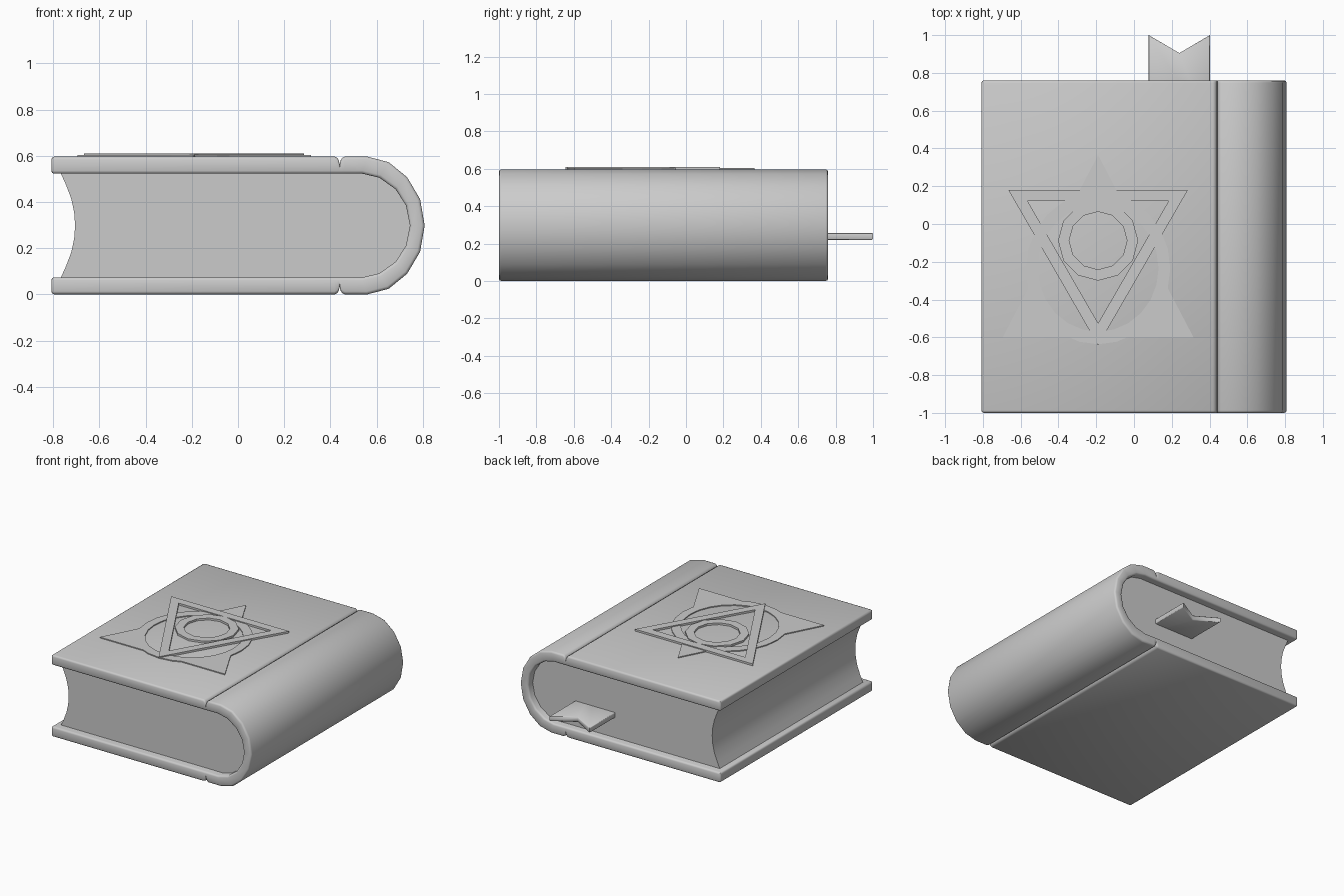
import bpy, bmesh
from math import sin, cos, pi, radians
from mathutils import Vector

if "Cube" in bpy.data.objects:
    bpy.data.objects.remove(bpy.data.objects["Cube"])

MID = 0.298  # mid height of the book


def finish(bm, name, smooth=35):
    bmesh.ops.recalc_face_normals(bm, faces=bm.faces)
    mesh = bpy.data.meshes.new(name)
    bm.to_mesh(mesh)
    bm.free()
    ob = bpy.data.objects.new(name, mesh)
    bpy.context.collection.objects.link(ob)
    if smooth:
        bpy.context.view_layer.objects.active = ob
        bpy.ops.object.select_all(action='DESELECT')
        ob.select_set(True)
        bpy.ops.object.shade_smooth_by_angle(angle=radians(smooth))
    return ob


def prism(bm, points, offset):
    """Extrude a closed outline along an offset vector."""
    face = bm.faces.new([bm.verts.new(p) for p in points])
    geo = bmesh.ops.extrude_face_region(bm, geom=[face], use_keep_orig=True)
    verts = [g for g in geo['geom'] if isinstance(g, bmesh.types.BMVert)]
    bmesh.ops.translate(bm, verts=verts, vec=offset)
    bmesh.ops.recalc_face_normals(bm, faces=bm.faces)


def mirrored(top):
    """Add the lower half of a profile; the last point lies on the mid line."""
    return top + [(x, 2 * MID - z) for x, z in reversed(top[:-1])]


def ellipse(rx, ry, n, c, start=pi / 2):
    return [(c[0] + rx * cos(start + 2 * pi * i / n),
             c[1] + ry * sin(start + 2 * pi * i / n)) for i in range(n)]


def skin(bm, loops, n):
    for p, q in zip(loops, loops[1:]):
        for i in range(n):
            j = (i + 1) % n
            bm.faces.new((p[i], p[j], q[j], q[i]))


def frame(bm, outer, inner, z0, z1):
    """Flat raised band between two outlines with equal point counts."""
    loops = [[bm.verts.new((x, y, z)) for x, y in pts]
             for pts, z in ((outer, z0), (outer, z1), (inner, z1), (inner, z0))]
    skin(bm, loops + loops[:1], len(outer))


# Cover: rounded cross-section swept around the spine, with hinge grooves
B = 0.013
spine_in = [(0.535, 0.523), (0.612, 0.505), (0.682, 0.455), (0.727, 0.385), (0.744, MID)]
outer = [(x, 0.596) for x in (-0.808, -0.804, -0.795, 0.418)]
outer += [(0.43, 0.59), (0.437, 0.578), (0.44, 0.562), (0.443, 0.578), (0.45, 0.59), (0.462, 0.596)]
inner = [(x, 0.522) for x, z in outer]
outer += [(0.56, 0.596), (0.652, 0.572), (0.732, 0.507), (0.788, 0.412), (0.808, MID)]
inner += spine_in
outer, inner = mirrored(outer), mirrored(inner)
shrink = {0: B, 1: B * 0.29}                      # rounding of the free ends
arc = [(0, B), (0.29 * B, 0.29 * B), (B, 0)]      # rounding of the rims

bm = bmesh.new()
loops = []
last = len(outer) - 1
for i in range(last + 1):
    s = shrink.get(min(i, last - i), 0)
    o, n = (Vector((p[0], 0, p[1])) for p in (outer[i], inner[i]))
    d = (n - o).normalized()
    o, n = o + d * s, n - d * s
    y0, y1 = -1 + s, 0.76 - s
    k = 0.4 if s else 1
    arc_s = [(a * k, b * k) for a, b in arc]
    section = [o + d * a + Vector((0, y0 + b, 0)) for a, b in arc_s]
    section += [n - d * a + Vector((0, y0 + b, 0)) for a, b in arc_s[::-1]]
    section += [n - d * a + Vector((0, y1 - b, 0)) for a, b in arc_s]
    section += [o + d * a + Vector((0, y1 - b, 0)) for a, b in arc_s[::-1]]
    loops.append([bm.verts.new(p) for p in section])
skin(bm, loops, len(loops[0]))
bm.faces.new(loops[0])
bm.faces.new(loops[-1])
finish(bm, "cover", 55)

# Page block with a hollow fore edge, set back inside the cover
pages = mirrored([(-0.768, 0.526), (-0.745, 0.475), (-0.722, 0.415), (-0.709, 0.355),
                  (-0.705, MID)])
block = mirrored([(x + 0.004, z + 0.004) for x, z in spine_in[:-1]] + [(0.75, MID)])
bm = bmesh.new()
prism(bm, [(x, -0.945, z) for x, z in block + pages[::-1]], (0, 1.65, 0))
finish(bm, "pages")

# Ribbon bookmark with a notched end
bm = bmesh.new()
ribbon = [(0.078, 0.5), (0.402, 0.5), (0.402, 1.0), (0.24, 0.905), (0.078, 1.0)]
prism(bm, [(x, y, 0.22) for x, y in ribbon], (0, 0, 0.037))
bmesh.ops.bevel(bm, geom=[e for e in bm.edges if abs(e.verts[0].co.z - e.verts[1].co.z) < 1e-4],
                offset=0.004, segments=1, affect='EDGES')
finish(bm, "bookmark", 50)

# Lower emblem layer: wide ring with three spikes
base, low, high = 0.585, 0.603, 0.61
cx, cy = -0.19, -0.235
bm = bmesh.new()
frame(bm, ellipse(0.382, 0.402, 24, (cx, cy)), ellipse(0.32, 0.335, 24, (cx, cy)), base, low)
finish(bm, "emblem_outer_ring", 0)
bm = bmesh.new()
corner = [(0.505, -0.60), (0.339, -0.283), (0.243, -0.479), (0.10, -0.60)]
spikes = [[(0, 0.365), (0.143, 0.092), (0, 0.13), (-0.143, 0.092)],
          corner, [(-x, y) for x, y in corner]]
for pts in spikes:
    prism(bm, [(cx + x, y, base) for x, y in pts], (0, 0, low - base))
finish(bm, "emblem_spikes", 0)

# Upper emblem layer: triangle frame and small ring
c = (cx, -0.094)
bm = bmesh.new()
frame(bm, ellipse(0.549, 0.549, 3, c, -pi / 2), ellipse(0.431, 0.431, 3, c, -pi / 2), base, high)
finish(bm, "emblem_triangle", 0)
bm = bmesh.new()
frame(bm, ellipse(0.212, 0.212, 12, (cx, -0.088)), ellipse(0.153, 0.153, 12, (cx, -0.088)),
      base, high)
finish(bm, "emblem_inner_ring", 0)
